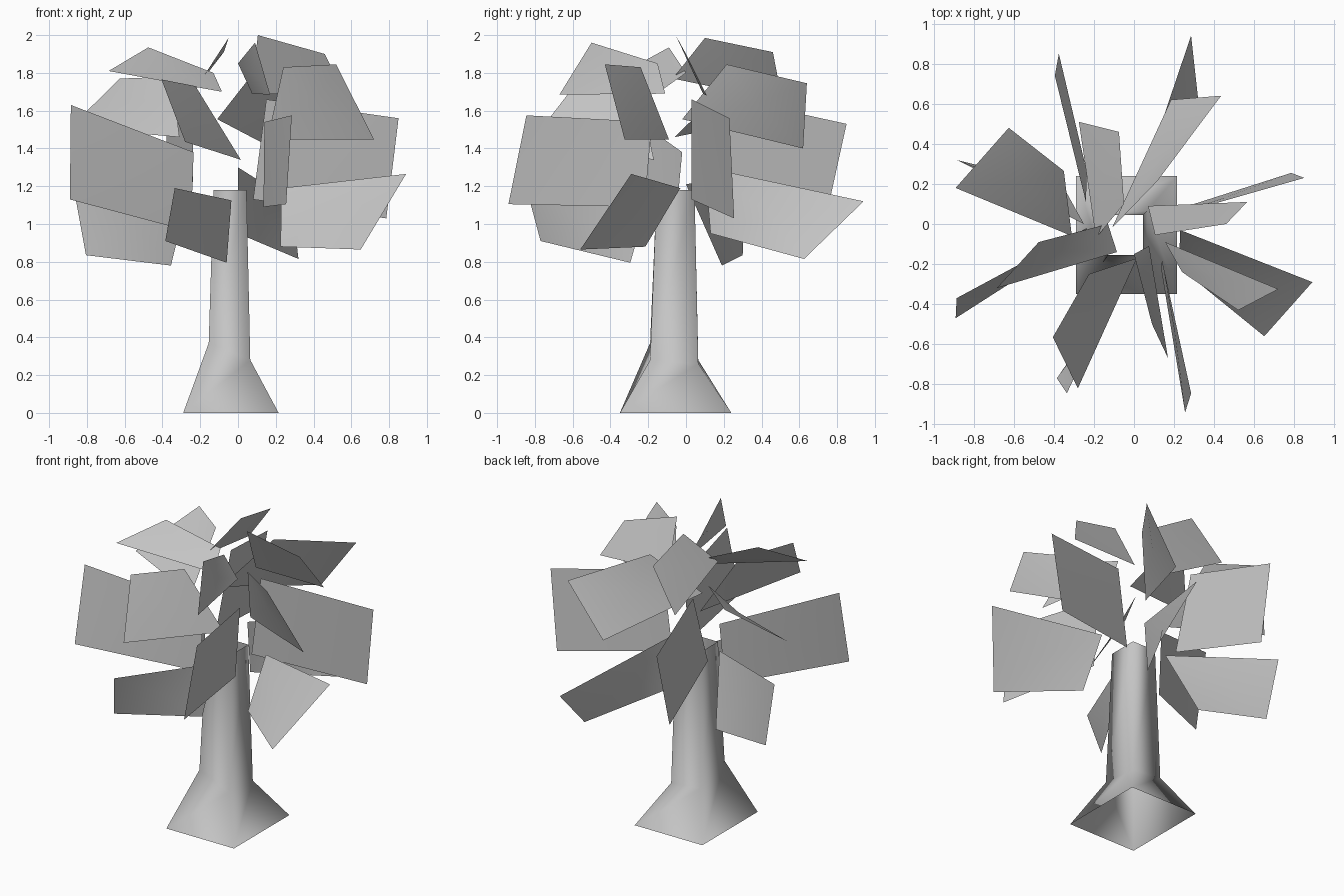
import bpy
from mathutils import Vector

grey = bpy.data.materials.new("plain grey")
grey.diffuse_color = (0.56, 0.56, 0.56, 1)


def make(name, verts, faces):
    """Smooth-shaded grey mesh from a few points."""
    me = bpy.data.meshes.new(name)
    me.from_pydata(verts, [], faces)
    me.materials.append(grey)
    for p in me.polygons:
        p.use_smooth = True
    ob = bpy.data.objects.new(name, me)
    bpy.context.collection.objects.link(ob)
    return ob


def leaf_card(name, *corners):
    """Warped four-cornered card, fanned from its middle."""
    pts = [Vector(c) for c in corners]
    mid = sum(pts, Vector()) / 4
    make(name, pts + [mid], [(i, (i + 1) % 4, 4) for i in range(4)])


# Trunk: open square tube with a flared foot and a neck that is higher at one corner
def ring(x0, x1, y0, y1, *heights):
    corners = ((x0, y0), (x1, y0), (x1, y1), (x0, y1))
    return [(x, y, z) for (x, y), z in zip(corners, heights)]


rings = (ring(-.29, .215, -.35, .24, 0, 0, 0, 0)
         + ring(-.155, .065, -.19, .065, .37, .28, .26, .28)
         + ring(-.13, .045, -.155, .045, 1.18, 1.18, 1.18, 1.18))
make("trunk", rings, [(r + i, r + (i + 1) % 4, r + 4 + (i + 1) % 4, r + 4 + i)
                      for r in (0, 4) for i in range(4)])

# Corners run: outer top, outer low, inner low, inner top
# Lower leaves
leaf_card("lower_leaf_back", (.285, .94, 1.12), (.32, .625, .815), (0, .13, .95), (0, .1, 1.3))
leaf_card("lower_leaf_left", (-.885, .32, 1.275), (-.805, .3, .835), (-.355, .19, .78), (-.25, 0, 1.21))
leaf_card("lower_leaf_right", (.89, -.29, 1.265), (.65, -.56, .865), (.225, -.215, .88), (.23, -.03, 1.19))
leaf_card("lower_leaf_front", (-.335, -.845, 1.19), (-.385, -.77, .91), (-.06, -.295, .795), (-.035, -.2, 1.125))

# Middle leaves
leaf_card("middle_leaf_front", (.285, -.845, 1.575), (.255, -.94, 1.105), (.135, -.22, 1.09), (.14, -.18, 1.54))
leaf_card("middle_leaf_back", (-.375, .85, 1.53), (-.395, .74, 1.03), (-.24, .11, 1.18), (-.235, .26, 1.66))
leaf_card("middle_leaf_right", (.85, .23, 1.56), (.785, .255, 1.03), (.08, .03, 1.13), (.15, .03, 1.66))
leaf_card("middle_leaf_left", (-.885, -.37, 1.63), (-.89, -.47, 1.13), (-.25, -.06, .96), (-.235, -.02, 1.38))

# Upper leaves
leaf_card("upper_leaf_right", (.52, -.43, 1.845), (.72, -.325, 1.447), (.155, -.09, 1.447), (.24, -.24, 1.83))
leaf_card("upper_leaf_front", (-.405, -.565, 1.765), (-.28, -.82, 1.435), (.015, -.17, 1.34), (-.225, -.25, 1.73))
leaf_card("upper_leaf_back", (.435, .64, 1.745), (.185, .62, 1.4), (-.11, -.02, 1.555), (.117, .215, 1.845))
leaf_card("upper_leaf_left", (-.625, .48, 1.77), (-.89, .18, 1.51), (-.31, -.06, 1.46), (-.35, .265, 1.78))

# Crown leaves
leaf_card("crown_leaf_right", (.46, 0, 1.9), (.565, .11, 1.68), (.07, .09, 1.69), (.105, -.055, 2.0))
leaf_card("crown_leaf_front", (.09, -.5, 1.96), (.17, -.67, 1.685), (.075, -.11, 1.69), (0, -.15, 1.85))
leaf_card("crown_leaf_left", (-.475, -.09, 1.935), (-.685, -.32, 1.81), (-.085, -.14, 1.7), (-.13, 0, 1.8))
leaf_card("crown_leaf_back", (-.075, .46, 1.91), (-.275, .51, 1.65), (-.19, -.07, 1.77), (-.05, .1, 1.985))
